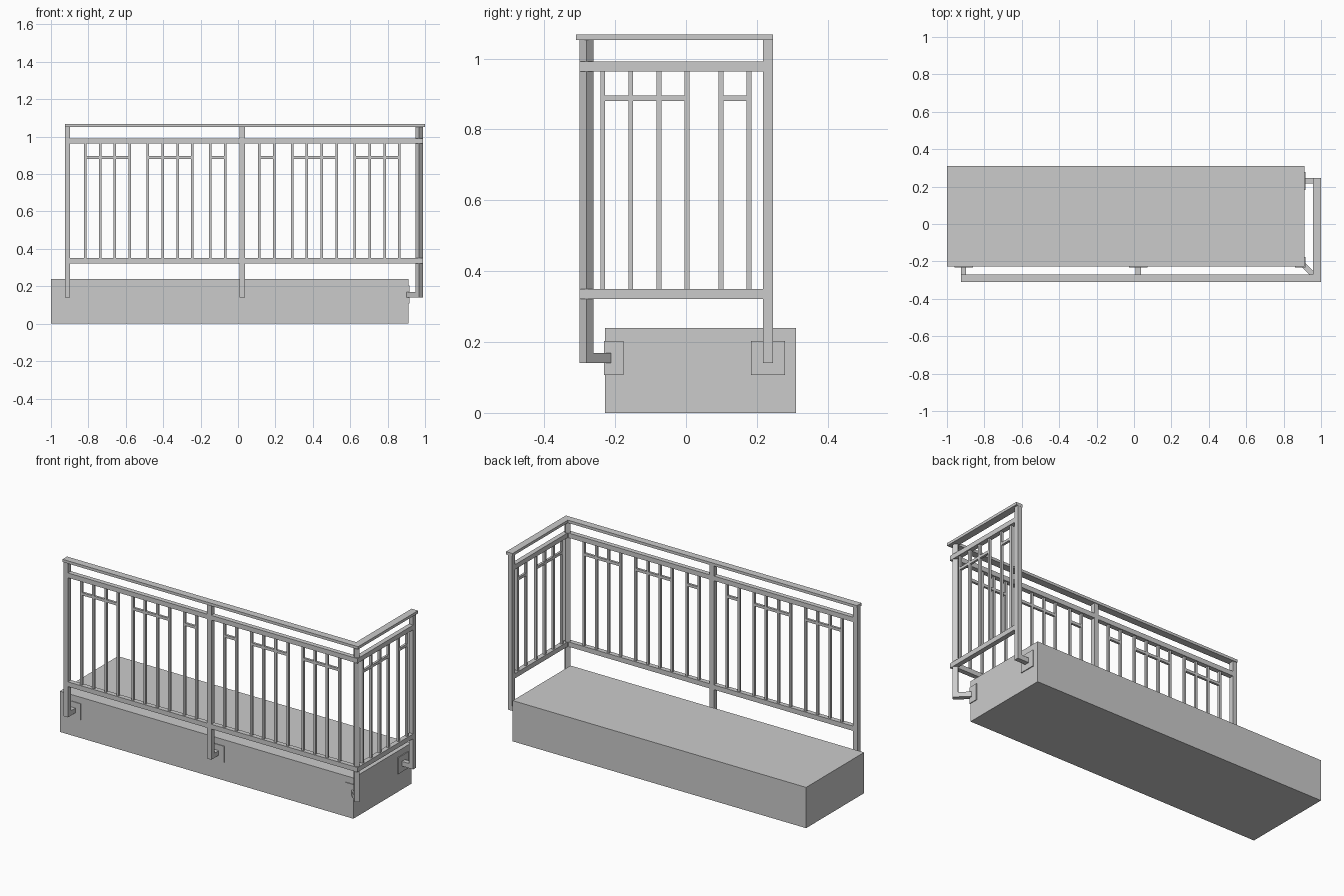
import bpy, bmesh
from math import pi
from mathutils import Matrix

if "Cube" in bpy.data.objects:
    bpy.data.objects.remove(bpy.data.objects["Cube"])

P = 0.028                     # post / rail section
B = 0.0135                    # baluster section
YF, XR = -0.287, 0.975        # centre lines of front and side panels
X0, XM, Y1 = -0.911, 0.023, 0.231   # left, middle and side-end post centres
Z0 = 0.141                    # post foot


def box(name, lo, hi):
    bm = bmesh.new()
    bmesh.ops.create_cube(bm, size=1)
    for v in bm.verts:
        v.co = [(a + b) / 2 + c * (b - a) for a, b, c in zip(lo, hi, v.co)]
    me = bpy.data.meshes.new(name)
    bm.to_mesh(me)
    bm.free()
    ob = bpy.data.objects.new(name, me)
    bpy.context.collection.objects.link(ob)
    return ob


def prism(name, pts, z0, z1):
    n = len(pts)
    verts = [(x, y, z) for z in (z0, z1) for x, y in pts]
    faces = [list(range(n))[::-1], list(range(n, 2 * n))]
    faces += [[i, (i + 1) % n, n + (i + 1) % n, n + i] for i in range(n)]
    me = bpy.data.meshes.new(name)
    me.from_pydata(verts, [], faces)
    ob = bpy.data.objects.new(name, me)
    bpy.context.collection.objects.link(ob)
    return ob


def column(name, x, y, w, z0, z1):
    return box(name, (x - w / 2, y - w / 2, z0), (x + w / 2, y + w / 2, z1))


def l_rail(name, x0, y1, xo, yo, w, z0, z1):
    # one continuous rail turning the front right corner
    prism(name, [(x0, yo), (xo, yo), (xo, y1), (xo - w, y1),
                 (xo - w, yo + w), (x0, yo + w)], z0, z1)


# balcony slab
box("slab", (-1, -0.228, 0), (0.911, 0.311, 0.24))

# handrail, upper and lower rails
l_rail("handrail", -0.925, 0.246, 1.0, -0.311, 0.042, 1.052, 1.068)
l_rail("upper_rail", X0, Y1, XR + P / 2, YF - P / 2, P, 0.963, 0.991)
l_rail("lower_rail", X0, Y1, XR + P / 2, YF - P / 2, P, 0.322, 0.35)

# front posts with arms and wall plates
for x in (X0, XM):
    column("front_post", x, YF, P, Z0, 1.053)
    box("front_arm", (x - P / 2, YF + P / 2, Z0), (x + P / 2, -0.226, Z0 + P))
    box("front_plate", (x - 0.049, -0.232, 0.107), (x + 0.049, -0.226, 0.203))

# side end post
column("side_post", XR, Y1, P, Z0, 1.053)
box("side_arm", (0.909, Y1 - P / 2, Z0), (XR - P / 2, Y1 + P / 2, Z0 + P))
box("side_plate", (0.909, Y1 - 0.048, 0.107), (0.916, Y1 + 0.048, 0.203))

# corner post turned 45 degrees, diagonal arm and angle plate
turn = Matrix.Translation((0.969, -0.281, 0)) @ Matrix.Rotation(-pi / 4, 4, 'Z')
column("corner_post", 0, 0, P, Z0, 1.053).data.transform(turn)
box("corner_arm", (-0.085, -P / 2, Z0), (-P / 2, P / 2, Z0 + P)).data.transform(turn)
prism("corner_plate", [(0.862, -0.232), (0.916, -0.232), (0.916, -0.177),
                       (0.909, -0.177), (0.909, -0.226), (0.862, -0.226)], 0.107, 0.203)


# balusters in groups, each group tied by a short crossbar
def group(along_x, positions):
    h = B / 2
    for p in positions:
        x, y = (p, YF) if along_x else (XR, p)
        column("baluster", x, y, B, 0.35, 0.963)
    a, b = min(positions), max(positions)
    if along_x:
        box("crossbar", (a, YF - h, 0.88), (b, YF + h, 0.896))
    else:
        box("crossbar", (XR - h, a, 0.88), (XR + h, b, 0.896))


STEP = 0.0793
for s in (-1, 1):
    for start, n in ((0.091, 2), (0.2665, 4), (0.602, 4)):
        group(True, [XM + s * (start + i * STEP) for i in range(n)])
group(False, [-0.235 + i * STEP for i in range(4)])
group(False, [0.099, 0.178])
